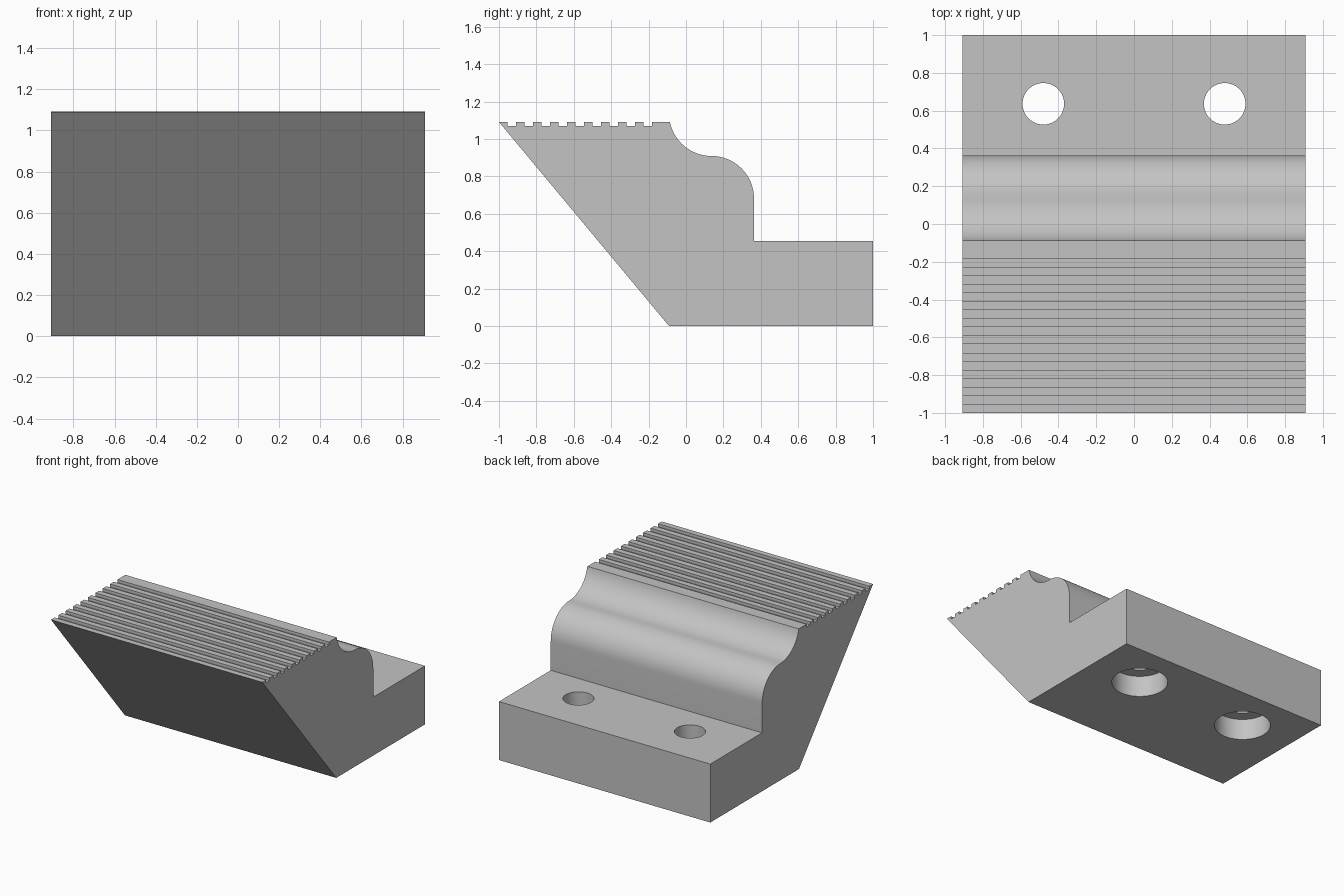
import bpy, bmesh
from math import sin, cos, radians

if "Cube" in bpy.data.objects:
    bpy.data.objects.remove(bpy.data.objects["Cube"])

U = 1 / 11            # design unit: the block is 22 long, 20 wide, 12 high
HALF_WIDTH = 10 * U

grey = bpy.data.materials.new("plain grey")
grey.use_nodes = True
COLOUR = (0.55, 0.55, 0.55, 1)
grey.diffuse_color = COLOUR
grey.node_tree.nodes["Principled BSDF"].inputs["Base Color"].default_value = COLOUR


def arc(cy, cz, r, start, end, steps=16):
    angles = [radians(start + (end - start) * i / steps) for i in range(steps + 1)]
    return [(cy + r * cos(a), cz + r * sin(a)) for a in angles]


# Side profile (y, z): foot, rounded shoulder, hollow, serrated top, sloped front
profile = [(-1, 0), (11, 0), (11, 5), (4, 5)]
profile += arc(1.5, 7.5, 2.5, 0, 90)
profile += arc(1.5, 12.5, 2.5, 270, 191.5)[1:]
profile += [(-1, 12)]
for k in range(2, 11):
    profile += [(-k, 12), (-k, 11.75), (-k - 0.5, 11.75), (-k - 0.5, 12)]
profile += [(-11, 12)]

# Extrude the profile across the width
bm = bmesh.new()
face = bm.faces.new([bm.verts.new((-HALF_WIDTH, y * U, z * U)) for y, z in profile])
extruded = bmesh.ops.extrude_face_region(bm, geom=[face])
verts = [g for g in extruded["geom"] if isinstance(g, bmesh.types.BMVert)]
bmesh.ops.translate(bm, verts=verts, vec=(2 * HALF_WIDTH, 0, 0))
bmesh.ops.recalc_face_normals(bm, faces=bm.faces)
mesh = bpy.data.meshes.new("serrated_jaw_block")
bm.to_mesh(mesh)
bm.free()
block = bpy.data.objects.new("serrated_jaw_block", mesh)
bpy.context.collection.objects.link(block)
mesh.materials.append(grey)


def drill(x, radius, bottom, top):
    """Cut a round vertical hole through the foot of the block."""
    bpy.ops.mesh.primitive_cylinder_add(vertices=64, radius=radius, depth=top - bottom,
                                        location=(x, 7 * U, (top + bottom) / 2))
    cutter = bpy.context.object
    cutter.name = "hole_cutter"
    cutter.hide_render = True
    cutter.data.materials.append(grey)
    mod = block.modifiers.new("hole", 'BOOLEAN')
    mod.operation, mod.solver, mod.object = 'DIFFERENCE', 'EXACT', cutter
    bpy.context.view_layer.objects.active = block
    bpy.ops.object.modifier_apply(modifier=mod.name)
    bpy.data.objects.remove(cutter)


# Two screw holes, counterbored from below
for side in (-1, 1):
    drill(side * 0.48, 0.11, -0.1, 0.6)
    drill(side * 0.48, 0.2, -0.1, 0.165)

bpy.ops.object.select_all(action='DESELECT')
block.select_set(True)
bpy.context.view_layer.objects.active = block
bpy.ops.object.shade_smooth_by_angle(angle=radians(30))
